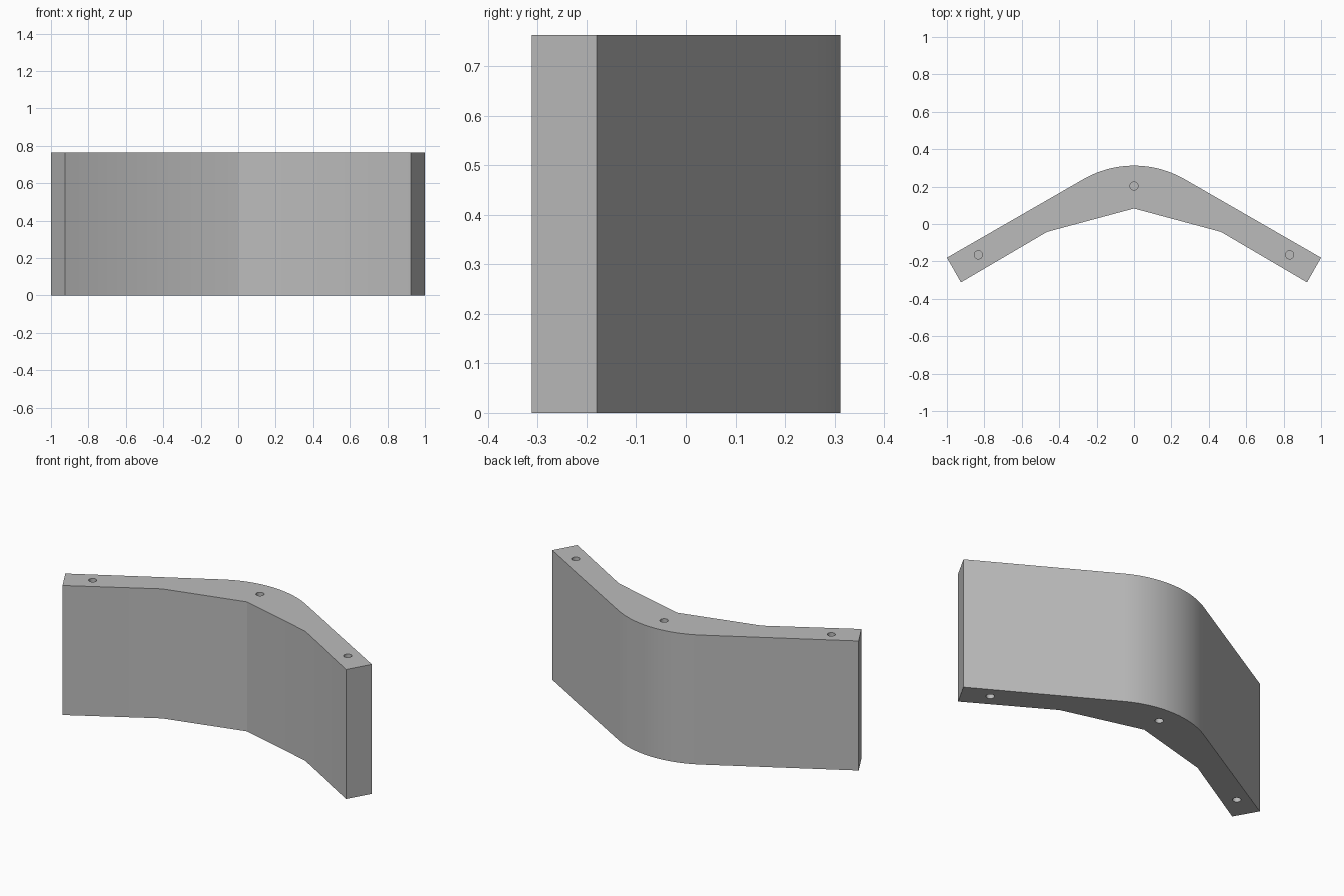
import bpy, bmesh
from math import sin, cos, radians

cube = bpy.data.objects.get("Cube")
if cube:
    bpy.data.objects.remove(cube, do_unlink=True)

HEIGHT = 0.763
ARC_RADIUS = 0.543
APEX_Y = 0.312
HOLE_RADIUS = 0.022
HOLE_DEPTH = 0.08

grey = bpy.data.materials.new("plain grey")
grey.use_nodes = True
colour = (0.5, 0.5, 0.5, 1)
grey.diffuse_color = colour
grey.node_tree.nodes["Principled BSDF"].inputs["Base Color"].default_value = colour


def mesh_object(name, bm):
    bmesh.ops.recalc_face_normals(bm, faces=bm.faces)
    mesh = bpy.data.meshes.new(name)
    bm.to_mesh(mesh)
    bm.free()
    mesh.materials.append(grey)
    obj = bpy.data.objects.new(name, mesh)
    bpy.context.collection.objects.link(obj)
    return obj


def prism(name, outline, z, height):
    bm = bmesh.new()
    base = bm.faces.new([bm.verts.new((x, y, z)) for x, y in outline])
    top = bmesh.ops.extrude_face_region(bm, geom=[base], use_keep_orig=True)
    verts = [v for v in top["geom"] if isinstance(v, bmesh.types.BMVert)]
    bmesh.ops.translate(bm, verts=verts, vec=(0, 0, height))
    return mesh_object(name, bm)


# Bent block: half outline from the inner bend to the outer apex, then mirrored
half = [(0, 0.083), (0.465, -0.042), (0.925, -0.312), (1, -0.18)]
steps = 14
for i in range(steps + 1):
    a = radians(30 * (1 - i / steps))
    half.append((ARC_RADIUS * sin(a), APEX_Y - ARC_RADIUS * (1 - cos(a))))
outline = half + [(-x, y) for x, y in reversed(half[1:-1])]
block = prism("bent_block", outline, 0, HEIGHT)

# Blind pin holes in the top and bottom faces
bpy.context.view_layer.objects.active = block
block.select_set(True)
for x, y in [(-0.832, -0.165), (0, 0.203), (0.832, -0.165)]:
    circle = [(x + HOLE_RADIUS * cos(radians(t)), y + HOLE_RADIUS * sin(radians(t)))
              for t in range(0, 360, 15)]
    for z in (0, HEIGHT):
        cutter = prism("hole_cutter", circle, z - HOLE_DEPTH, 2 * HOLE_DEPTH)
        cutter.hide_render = True
        cut = block.modifiers.new("hole", 'BOOLEAN')
        cut.operation = 'DIFFERENCE'
        cut.solver = 'EXACT'
        cut.object = cutter
        bpy.ops.object.modifier_apply(modifier=cut.name)
        bpy.data.objects.remove(cutter, do_unlink=True)

# Smooth the rounded back and hole walls, keep the bends crisp
bpy.ops.object.select_all(action='DESELECT')
block.select_set(True)
bpy.ops.object.shade_smooth_by_angle(angle=radians(16))
